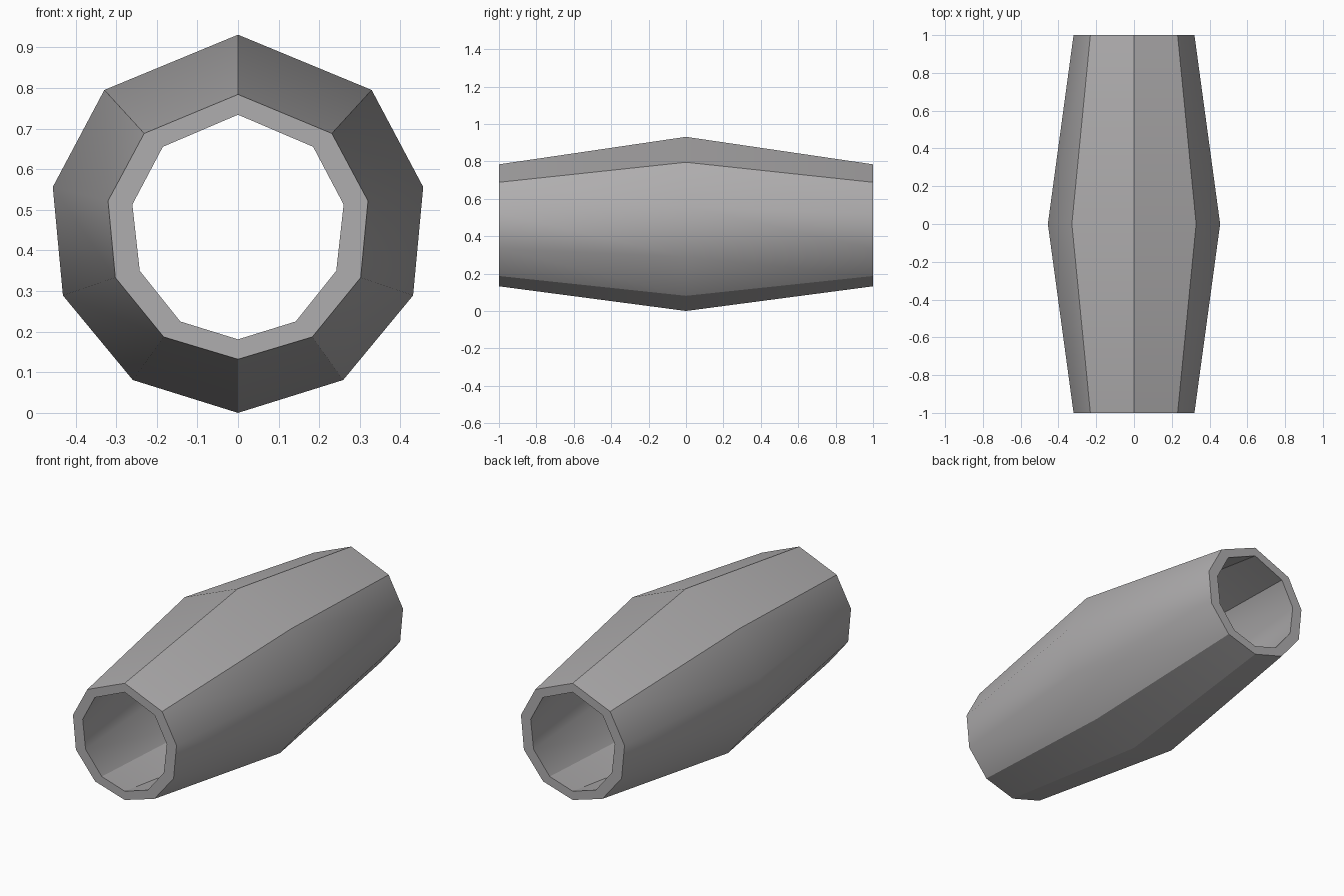
import bpy, bmesh

if "Cube" in bpy.data.objects:
    bpy.data.objects.remove(bpy.data.objects["Cube"])

# right half of each ten-sided cross-section, top to bottom: (x, z)
MID_OUT = [(0, .931), (.329, .795), (.456, .556), (.431, .289), (.259, .081), (0, 0)]
END_OUT = [(0, .784), (.231, .688), (.320, .522), (.302, .333), (.183, .187), (0, .132)]
END_IN = [(0, .734), (.185, .655), (.260, .513), (.242, .350), (.142, .225), (0, .181)]
# the bore follows the outside with an even wall
MID_IN = [(m[0] - o[0] + i[0], m[1] - o[1] + i[1])
          for m, o, i in zip(MID_OUT, END_OUT, END_IN)]


def ring(bm, half, y):
    pts = half + [(-x, z) for x, z in half[-2:0:-1]]
    return [bm.verts.new((x, y, z)) for x, z in pts]


grey = bpy.data.materials.new("warm_grey")
grey.diffuse_color = (.43, .42, .425, 1)
grey.use_nodes = True
grey.node_tree.nodes["Principled BSDF"].inputs["Base Color"].default_value = grey.diffuse_color

# hollow barrel: loop of rings round the wall section
bm = bmesh.new()
rings = [ring(bm, h, y) for h, y in ((END_OUT, -1), (MID_OUT, 0), (END_OUT, 1),
                                     (END_IN, 1), (MID_IN, 0), (END_IN, -1))]
n = 10
for k, a in enumerate(rings):
    b = rings[(k + 1) % len(rings)]
    for i in range(n):
        j = (i + 1) % n
        f = bm.faces.new((a[i], a[j], b[j], b[i]))
        f.smooth = True
bmesh.ops.recalc_face_normals(bm, faces=bm.faces)

# crisp rims, and crisp long edges except on the rounded flanks
for k, a in enumerate(rings):
    b = rings[(k + 1) % len(rings)]
    for i in range(n):
        if k in (0, 1, 3, 4) and i not in (2, 3, 7, 8):
            bm.edges.get((a[i], b[i])).smooth = False
        if k in (2, 5):
            bm.edges.get((a[i], b[i])).smooth = False
        if k in (0, 2, 3, 5):
            bm.edges.get((a[i], a[(i + 1) % n])).smooth = False

me = bpy.data.meshes.new("hollow_barrel")
bm.to_mesh(me)
bm.free()
me.materials.append(grey)
bpy.context.collection.objects.link(bpy.data.objects.new("hollow_barrel", me))
